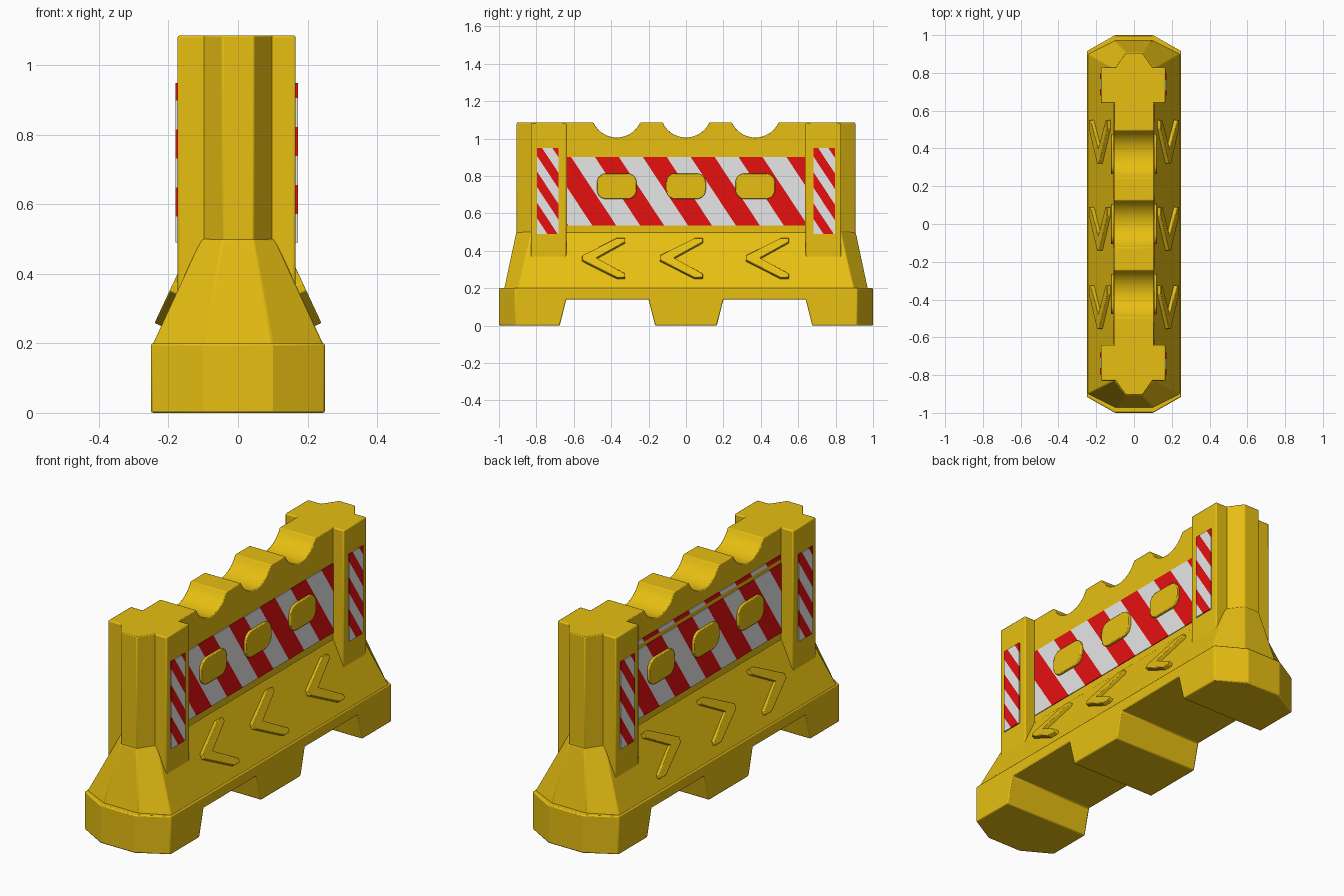
import bpy, bmesh, math
from mathutils import Vector

cube = bpy.data.objects.get("Cube")
if cube:
    bpy.data.objects.remove(cube, do_unlink=True)


def material(name, color):
    m = bpy.data.materials.new(name)
    m.use_nodes = True
    m.diffuse_color = (*color, 1)
    bsdf = next(n for n in m.node_tree.nodes if n.type == 'BSDF_PRINCIPLED')
    bsdf.inputs["Base Color"].default_value = (*color, 1)
    return m


YELLOW = material("barrier_yellow", (0.8, 0.52, 0.006))
WHITE = material("reflective_white", (0.8, 0.8, 0.8))
RED = material("reflective_red", (0.8, 0.005, 0.005))


def finish(name, bm, mats, bevel=0):
    bmesh.ops.recalc_face_normals(bm, faces=bm.faces)
    mesh = bpy.data.meshes.new(name)
    bm.to_mesh(mesh)
    bm.free()
    for m in mats:
        mesh.materials.append(m)
    mesh.shade_smooth()
    mesh.set_sharp_from_angle(angle=math.radians(28))
    ob = bpy.data.objects.new(name, mesh)
    bpy.context.collection.objects.link(ob)
    if bevel:
        mod = ob.modifiers.new("soft_edges", 'BEVEL')
        mod.width = bevel
        mod.segments = 2
        mod.limit_method = 'ANGLE'
        mod.angle_limit = math.radians(30)
    return ob


def prism(profile, inner, outer):
    """Solid between two copies of a (y, z) outline; inner/outer map it to 3D."""
    bm = bmesh.new()
    a = [bm.verts.new(inner(y, z)) for y, z in profile]
    b = [bm.verts.new(outer(y, z)) for y, z in profile]
    n = len(profile)
    bm.faces.new(a)
    bm.faces.new(b[::-1])
    for i in range(n):
        j = (i + 1) % n
        bm.faces.new((a[i], b[i], b[j], a[j]))
    return bm


def flat_prism(profile, x0, x1):
    return prism(profile, lambda y, z: (x0, y, z), lambda y, z: (x1, y, z))


def rect(y0, y1, z0, z1):
    return [(y0, z0), (y1, z0), (y1, z1), (y0, z1)]


def all_geom(bm):
    return bm.verts[:] + bm.edges[:] + bm.faces[:]


def chamfer_ends(bm, half_x, half_y, flat_x, side_y):
    for sx in (-1, 1):
        for sy in (-1, 1):
            cut = bmesh.ops.bisect_plane(
                bm, geom=all_geom(bm), plane_co=(sx * half_x, sy * side_y, 0),
                plane_no=(sx * (half_y - side_y), sy * (half_x - flat_x), 0),
                clear_outer=True)
            edges = [e for e in cut["geom_cut"] if isinstance(e, bmesh.types.BMEdge)]
            bmesh.ops.holes_fill(bm, edges=edges, sides=0)


# Footing with two lifting notches
half = [(0.165, 0), (0.2, 0.14), (0.64, 0.14), (0.675, 0), (1, 0), (1, 0.2)]
bm = flat_prism(half + [(-y, z) for y, z in half[::-1]], -0.25, 0.25)
chamfer_ends(bm, 0.25, 1.0, 0.1, 0.915)
finish("footing", bm, [YELLOW], 0.006)


# Sloping skirt
def ring(bm, z, hx, hy, fx, sy):
    pts = [(hx, sy), (fx, hy), (-fx, hy), (-hx, sy)]
    pts += [(-x, -y) for x, y in pts]
    return [bm.verts.new((x, y, z)) for x, y in pts]


bm = bmesh.new()
low = ring(bm, 0.195, 0.246, 0.972, 0.1, 0.9)
top = ring(bm, 0.5, 0.105, 0.907, 0.045, 0.825)
bm.faces.new(low)
bm.faces.new(top)
for i in range(8):
    j = (i + 1) % 8
    bm.faces.new((low[i], low[j], top[j], top[i]))
finish("skirt", bm, [YELLOW], 0.005)

# Upright wall with scalloped top
TOP = 1.085
outline = [(-0.905, 0.47), (0.905, 0.47), (0.905, TOP)]
radius, reach = 0.138, 0.125
for c in (0.37, 0, -0.37):
    sweep = math.asin(reach / radius)
    centre_z = TOP + radius * math.cos(sweep)
    for i in range(15):
        a = sweep * (1 - i / 7)
        outline.append((c + radius * math.sin(a), centre_z - radius * math.cos(a)))
outline.append((-0.905, TOP))
bm = flat_prism(outline, -0.105, 0.105)
chamfer_ends(bm, 0.105, 0.905, 0.045, 0.82)
finish("wall", bm, [YELLOW], 0.004)


# Reflective striped plates
def striped_plate(name, side, x, thick, yc, width, z0, z1, start, stripe):
    lean = 0.66
    bm = flat_prism(rect(yc - width / 2, yc + width / 2, z0, z1),
                    side * (x - 0.004), side * (x + thick))
    normal = Vector((0, side, lean))

    def stripe_pos(p):
        return (side * (p.y - yc) + lean * p.z - start) / stripe

    span = [stripe_pos(v.co) for v in bm.verts]
    for k in range(math.ceil(min(span)), math.floor(max(span)) + 1):
        point = Vector((0, yc, (start + k * stripe) / lean))
        bmesh.ops.bisect_plane(bm, geom=all_geom(bm), plane_co=point, plane_no=normal)
    for f in bm.faces:
        f.material_index = math.floor(stripe_pos(f.calc_center_median())) % 2
    finish(name, bm, [RED, WHITE])


def skirt_point(side, lift):
    """Maps (y, z) on the sloping side to 3D, lifted along its normal."""
    def place(y, z):
        x = 0.105 + (0.5 - z) * 0.467
        return (side * (x + lift * 0.906), y, z + lift * 0.423)
    return place


def rounded_rect(yc, zc, w, h, r):
    pts = []
    for q, (sy, sz) in enumerate([(1, 1), (-1, 1), (-1, -1), (1, -1)]):
        for i in range(6):
            a = math.pi / 2 * (q + i / 5)
            pts.append((yc + sy * (w / 2 - r) + r * math.cos(a),
                        zc + sz * (h / 2 - r) + r * math.sin(a)))
    return pts


for side, word, post_x in ((1, "left", 0.166), (-1, "right", 0.174)):
    # Main panel
    striped_plate(word + "_panel", side, 0.105, 0.004, 0, 1.27, 0.535, 0.9, 0.364, 0.128)

    # Corner posts and their reflectors
    for end, place in ((-1, "front"), (1, "back")):
        y0, y1 = sorted((end * 0.64, end * 0.83))
        bm = flat_prism(rect(y0, y1, 0.34, TOP), side * 0.08, side * post_x)
        finish(f"{word}_{place}_post", bm, [YELLOW], 0.006)
        striped_plate(f"{word}_{place}_reflector", side, post_x, 0.006,
                      end * 0.738, 0.115, 0.49, 0.948, 0.65, 0.055)

    # Raised pads on the panel
    for i, y in enumerate((-0.37, 0, 0.37)):
        bm = flat_prism(rounded_rect(y, 0.745, 0.212, 0.138, 0.05),
                        side * 0.1, side * 0.122)
        finish(f"{word}_pad_{i + 1}", bm, [YELLOW], 0.004)

    # Raised direction arrows on the skirt
    for i, tip in enumerate((-0.555, -0.14, 0.32)):
        upper = [(0.23, 0.085), (0.23, 0.105), (0.185, 0.105)]
        lower = [(y, -z) for y, z in upper[::-1]]
        shape = [(0.075, 0)] + upper + [(0, 0.012), (0, -0.012)] + lower
        pts = [(tip + y, 0.355 + z) for y, z in shape]
        bm = prism(pts, skirt_point(side, -0.01), skirt_point(side, 0.02))
        finish(f"{word}_arrow_{i + 1}", bm, [YELLOW], 0.003)

# Narrow striped band above the right panel
striped_plate("right_band", -1, 0.105, 0.003, 0, 1.27, 0.922, 0.945, 0.364, 0.128)
